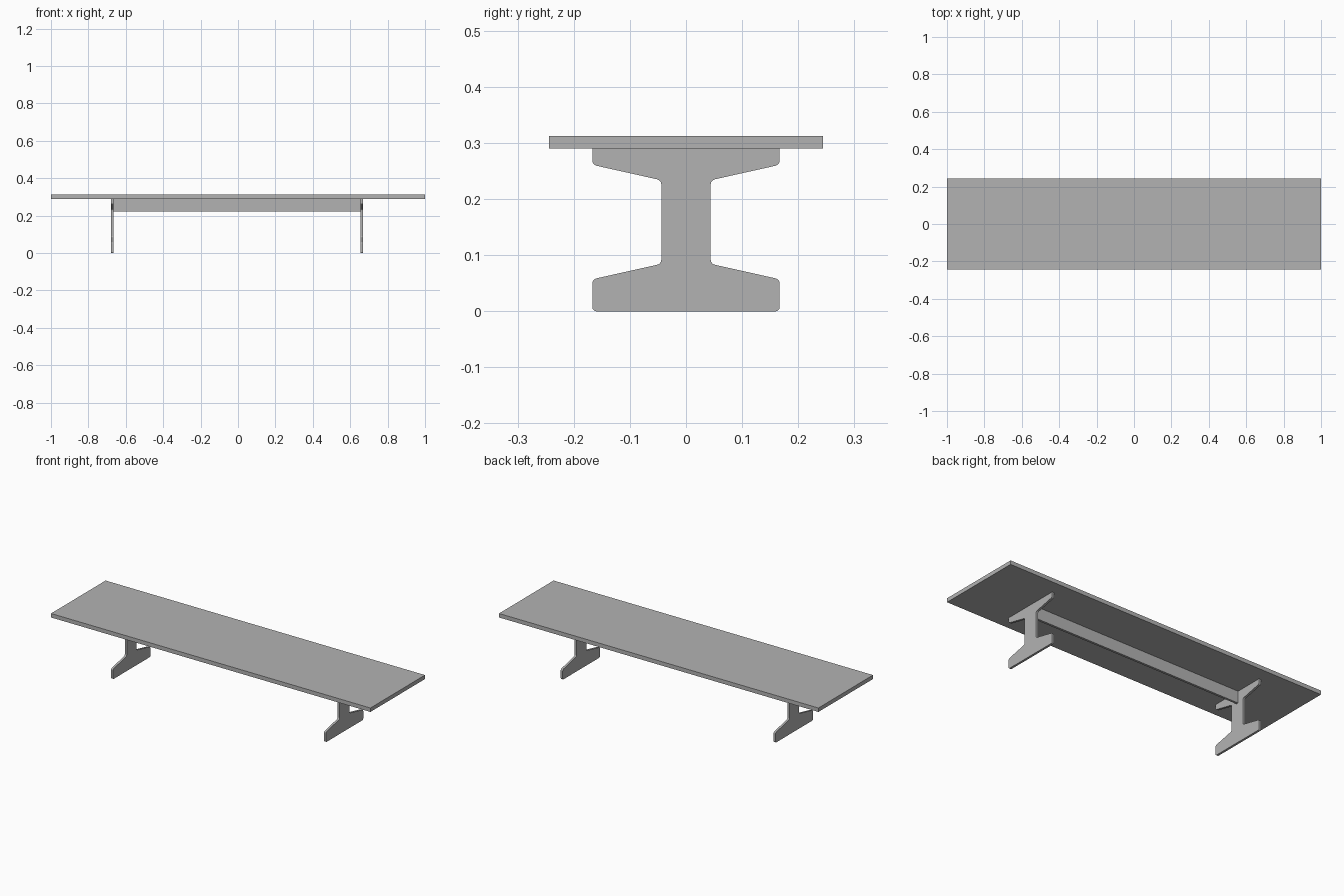
import bpy
import bmesh

cube = bpy.data.objects.get("Cube")
if cube:
    bpy.data.objects.remove(cube, do_unlink=True)

grey = bpy.data.materials.new("plain_grey")
grey.use_nodes = True
grey.diffuse_color = (0.45, 0.45, 0.45, 1)
grey.node_tree.nodes["Principled BSDF"].inputs["Base Color"].default_value = grey.diffuse_color


def add_object(name, bm):
    bmesh.ops.recalc_face_normals(bm, faces=bm.faces)
    mesh = bpy.data.meshes.new(name)
    bm.to_mesh(mesh)
    bm.free()
    mesh.materials.append(grey)
    obj = bpy.data.objects.new(name, mesh)
    bpy.context.collection.objects.link(obj)
    return obj


def box(name, low, high):
    bm = bmesh.new()
    bmesh.ops.create_cube(bm, size=1)
    for v in bm.verts:
        v.co = [high[i] if v.co[i] > 0 else low[i] for i in range(3)]
    return add_object(name, bm)


TOP_UNDERSIDE = 0.29
THICK = 0.0125
LEG_X = {"right_leg": -0.678, "left_leg": 0.655}

# Half outline of a leg, foot to top: wide foot, narrow column, flared head
HALF = [(0.167, 0), (0.167, 0.057), (0.044, 0.0845),
        (0.044, 0.2335), (0.167, 0.261), (0.167, TOP_UNDERSIDE)]


def leg(name, x):
    bm = bmesh.new()
    outline = HALF + [(-y, z) for y, z in reversed(HALF)]
    bm.faces.new([bm.verts.new((x, y, z)) for y, z in outline])
    # Round every corner except those against the table top
    corners = [v for v in bm.verts if v.co.z < TOP_UNDERSIDE - 0.001]
    bmesh.ops.bevel(bm, geom=corners, offset=0.007, segments=3,
                    profile=0.5, affect='VERTICES')
    result = bmesh.ops.extrude_face_region(bm, geom=bm.faces[:])
    moved = [g for g in result["geom"] if isinstance(g, bmesh.types.BMVert)]
    bmesh.ops.translate(bm, verts=moved, vec=(THICK, 0, 0))
    return add_object(name, bm)


# Table top
box("table_top", (-1, -0.244, TOP_UNDERSIDE), (1, 0.244, 0.3125))

# Pair of legs
for name, x in LEG_X.items():
    leg(name, x)

# Stretcher rail between the legs, under the top
box("stretcher", (LEG_X["right_leg"] + THICK, -THICK / 2, 0.223),
    (LEG_X["left_leg"], THICK / 2, TOP_UNDERSIDE))
